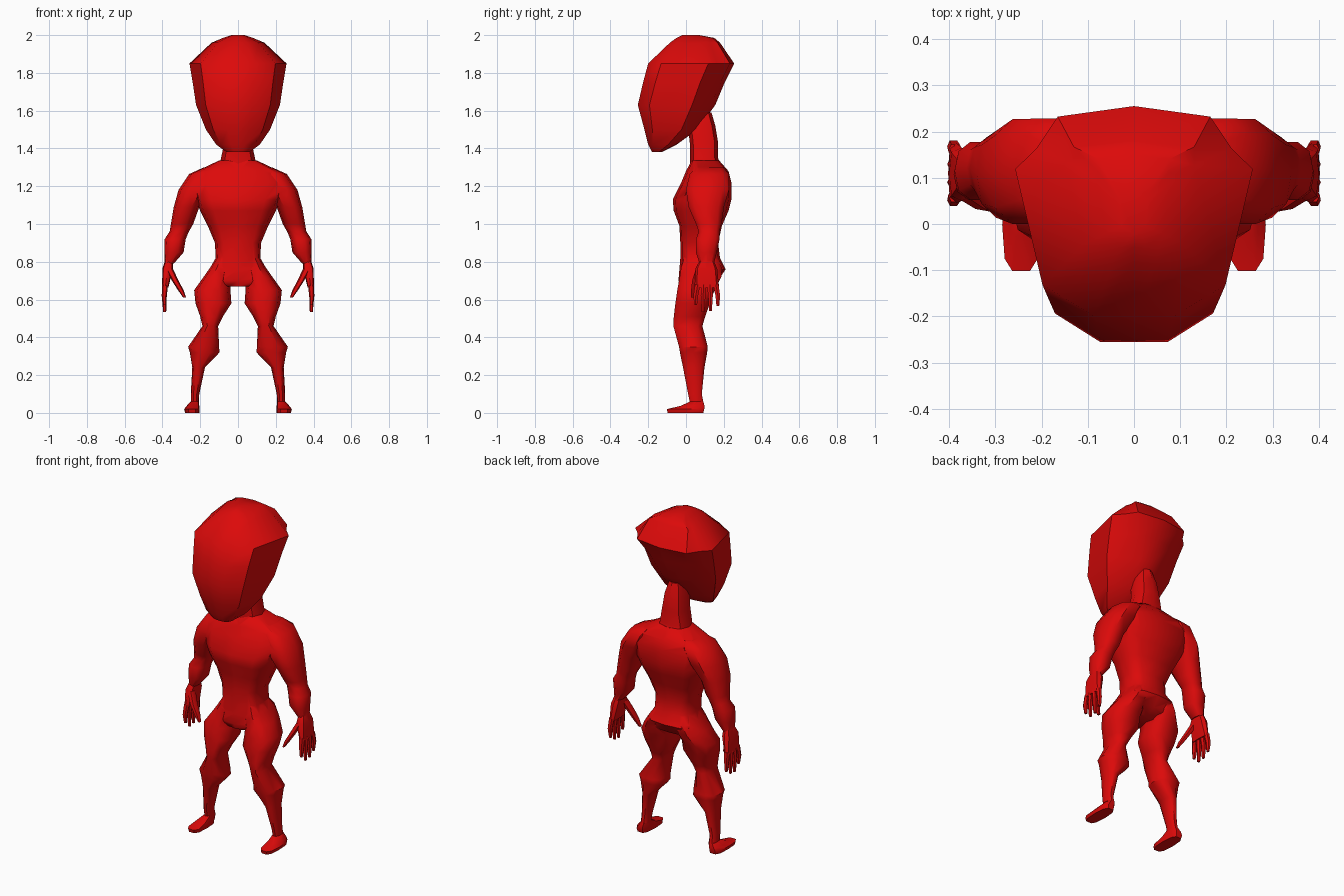
import bpy, bmesh, math

red = bpy.data.materials.new("red skin")
red.diffuse_color = (0.72, 0.003, 0.003, 1)


def smooth(ob, angle):
    bpy.ops.object.select_all(action='DESELECT')
    ob.select_set(True)
    bpy.context.view_layer.objects.active = ob
    bpy.ops.object.shade_smooth_by_angle(angle=math.radians(angle))


def build(name, rings, mirror=False, angle=35):
    """Skin a list of equal-length point rings, cap both ends."""
    bm = bmesh.new()
    vr = [[bm.verts.new(p) for p in r] for r in rings]
    n = len(vr[0])
    for a, b in zip(vr, vr[1:]):
        for i in range(n):
            j = (i + 1) % n
            bm.faces.new((a[i], a[j], b[j], b[i]))
    bm.faces.new(vr[0][::-1])
    bm.faces.new(vr[-1])
    bmesh.ops.recalc_face_normals(bm, faces=bm.faces)
    me = bpy.data.meshes.new(name)
    bm.to_mesh(me)
    bm.free()
    me.materials.append(red)
    ob = bpy.data.objects.new(name, me)
    bpy.context.collection.objects.link(ob)
    smooth(ob, angle)
    if mirror:
        m = ob.modifiers.new("Mirror", 'MIRROR')
        m.use_axis[0] = True
        m.use_mirror_merge = False
    return ob


def oval(z, x0, x1, y0, y1, n=10, p=0.8):
    """Rounded ring at height z filling the given x and y extents."""
    pts = []
    for i in range(n):
        t = 2 * math.pi * i / n
        c, s = math.cos(t), math.sin(t)
        c = math.copysign(abs(c) ** p, c)
        s = math.copysign(abs(s) ** p, s)
        pts.append(((x0 + x1) / 2 + c * (x1 - x0) / 2,
                    (y0 + y1) / 2 + s * (y1 - y0) / 2, z))
    return pts


def loft(name, sections, mirror=False, n=10, p=0.8, angle=45):
    return build(name, [oval(*s, n=n, p=p) for s in sections], mirror, angle)


# head: broad face shell in front, narrower back funnelling into the neck
def head_ring(z, f, b, w, bw):
    d = b - f
    half = [(0.33 * w, f), (0.77 * w, f + 0.15 * d), (w, f + 0.70 * d),
            (max(bw, 0.82 * w), f + 0.80 * d), (bw, b - 0.05 * d)]
    return ([(0, f, z)] + [(x, y, z) for x, y in half] + [(0, b, z)]
            + [(-x, y, z) for x, y in half[::-1]])


build("head", [head_ring(*s) for s in [
    (1.38, -0.18, -0.13, 0.06, 0.03), (1.42, -0.20, -0.05, 0.115, 0.05),
    (1.50, -0.22, 0.06, 0.17, 0.06), (1.63, -0.255, 0.155, 0.222, 0.07),
    (1.75, -0.227, 0.205, 0.24, 0.11), (1.85, -0.20, 0.255, 0.257, 0.165),
    (1.96, -0.085, 0.18, 0.14, 0.13), (1.985, -0.05, 0.15, 0.08, 0.075),
    (2.0, -0.02, 0.07, 0.035, 0.03)]], angle=42)

# torso: (height, half width, front, back)
body = loft("body", [(z, -w, w, f, b) for z, w, f, b in [
    (0.67, 0.075, -0.03, 0.11), (0.70, 0.15, -0.04, 0.17),
    (0.76, 0.152, -0.035, 0.21), (0.82, 0.118, -0.03, 0.18),
    (0.90, 0.122, -0.03, 0.17), (0.99, 0.16, -0.035, 0.19),
    (1.07, 0.20, -0.065, 0.225), (1.13, 0.225, -0.07, 0.24),
    (1.22, 0.26, -0.025, 0.24), (1.28, 0.215, 0.0, 0.225),
    (1.337, 0.10, 0.03, 0.175)]], n=12, p=0.65)

# neck
neck = loft("neck", [(1.29, -0.10, 0.10, 0.02, 0.19), (1.35, -0.09, 0.09, 0.022, 0.17),
                     (1.43, -0.072, 0.072, 0.02, 0.17), (1.52, -0.062, 0.062, 0.01, 0.155),
                     (1.59, -0.04, 0.04, 0.0, 0.135)], n=8)

# arms
arm = loft("arm", [(1.30, 0.10, 0.18, 0.05, 0.20), (1.265, 0.10, 0.258, 0.015, 0.232),
                   (1.18, 0.14, 0.315, -0.005, 0.232), (1.09, 0.205, 0.34, 0.01, 0.205),
                   (1.0, 0.237, 0.355, 0.05, 0.19), (0.96, 0.26, 0.362, 0.065, 0.18),
                   (0.92, 0.277, 0.388, 0.05, 0.18), (0.85, 0.288, 0.39, 0.05, 0.165),
                   (0.79, 0.34, 0.388, 0.07, 0.15)], True, n=10)

# hands
palm = loft("palm", [(0.81, 0.345, 0.385, 0.075, 0.145), (0.765, 0.345, 0.40, 0.05, 0.165),
                     (0.665, 0.368, 0.402, 0.045, 0.175)], True, n=8, p=0.6)
for i, tip in enumerate((0.57, 0.535, 0.54, 0.565)):
    y = 0.062 + i * 0.032
    s = (i - 1.5) * 0.007
    loft("finger_%d" % (i + 1),
         [(0.68, 0.37, 0.402, y - 0.016, y + 0.016),
          (0.62, 0.377, 0.404, y + s - 0.014, y + s + 0.014),
          (tip, 0.38, 0.396, y + s - 0.008, y + s + 0.008)], True, n=6)
loft("thumb", [(0.765, 0.345, 0.385, 0.05, 0.10), (0.70, 0.315, 0.35, 0.03, 0.075),
               (0.65, 0.288, 0.318, 0.025, 0.06), (0.61, 0.275, 0.29, 0.025, 0.045)],
     True, n=6)

# legs
leg = loft("leg", [(0.05, 0.207, 0.25, 0.02, 0.095), (0.10, 0.205, 0.25, 0.01, 0.085),
                   (0.24, 0.175, 0.242, -0.018, 0.10), (0.32, 0.098, 0.255, -0.035, 0.115),
                   (0.35, 0.10, 0.264, -0.04, 0.118), (0.46, 0.105, 0.188, -0.07, 0.09),
                   (0.51, 0.08, 0.20, -0.068, 0.105), (0.58, 0.035, 0.225, -0.06, 0.13),
                   (0.65, 0.04, 0.232, -0.05, 0.155), (0.72, 0.035, 0.182, -0.038, 0.192),
                   (0.77, 0.03, 0.147, -0.03, 0.195), (0.83, 0.03, 0.11, -0.01, 0.15)], True)

# feet
foot = loft("foot", [(0.0, 0.205, 0.28, -0.10, 0.095), (0.02, 0.203, 0.285, -0.105, 0.10),
                     (0.037, 0.205, 0.272, -0.03, 0.10), (0.06, 0.207, 0.25, 0.02, 0.093)],
            True, p=0.65)

# weld the overlapping parts into one continuous body
parts = [neck, arm, leg, palm, foot]
for part in parts:
    m = body.modifiers.new("Union", 'BOOLEAN')
    m.operation = 'UNION'
    m.solver = 'EXACT'
    m.object = part
deps = bpy.context.evaluated_depsgraph_get()
welded = bpy.data.meshes.new_from_object(body.evaluated_get(deps))
body.modifiers.clear()
body.data = welded
for part in parts:
    bpy.data.objects.remove(part)
smooth(body, 45)
